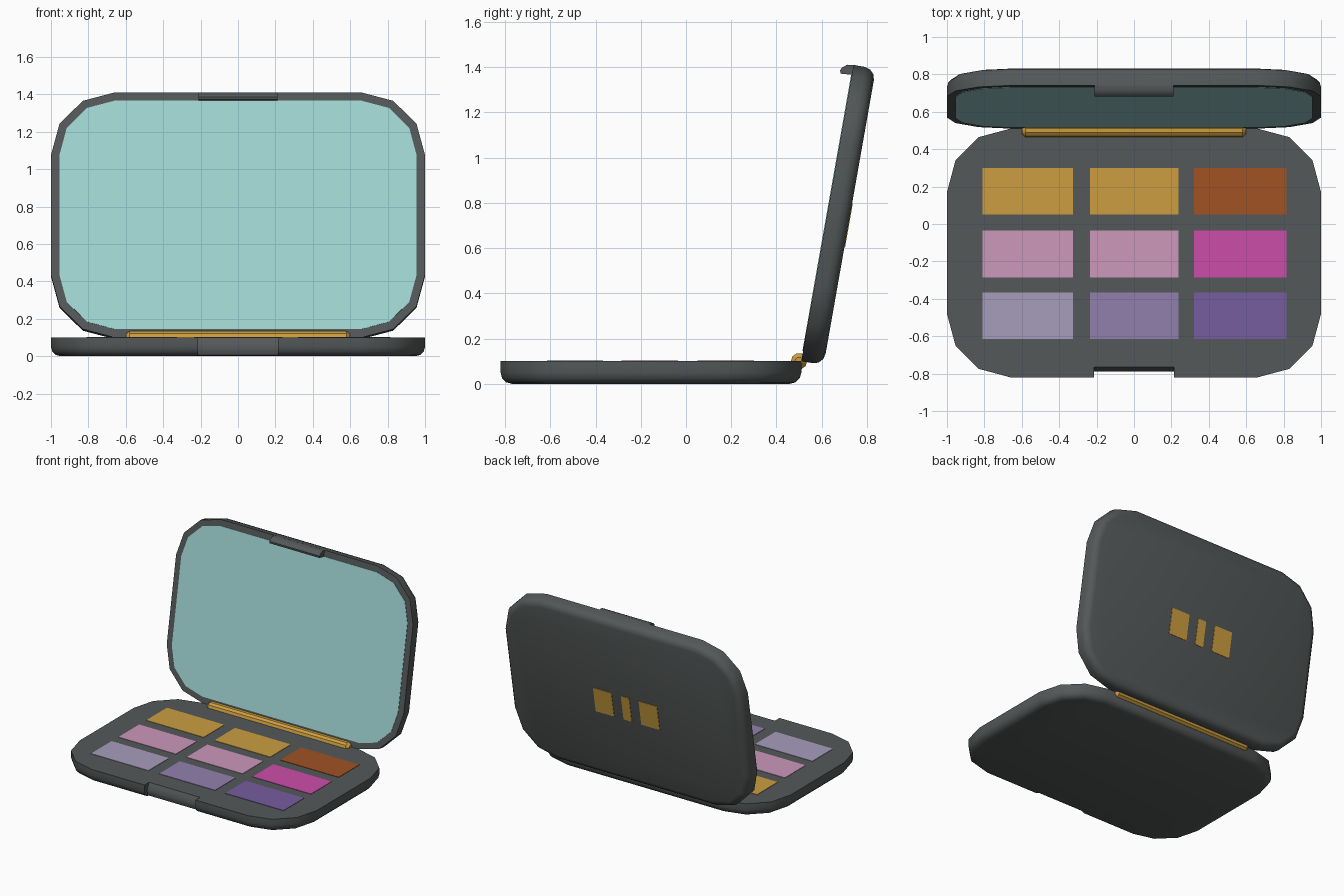
import bpy, bmesh, math

if "Cube" in bpy.data.objects:
    bpy.data.objects.remove(bpy.data.objects["Cube"])

HINGE = (0.0, 0.51, 0.10)      # shared hinge line of base and lid
LENGTH, DEPTH, RADIUS = 1.33, 0.10, 0.34
TILT = math.radians(80)


def material(name, r, g, b):
    lin = [((c / 255 + 0.055) / 1.055) ** 2.4 for c in (r, g, b)]
    m = bpy.data.materials.new(name)
    m.diffuse_color = (*lin, 1)
    m.use_nodes = True
    m.node_tree.nodes["Principled BSDF"].inputs["Base Color"].default_value = m.diffuse_color
    return m


GREY = material("charcoal", 84, 88, 88)
MIRROR = material("mirror_teal", 160, 215, 212)
GOLD = material("gold", 204, 158, 64)
RUST = material("rust", 160, 82, 35)
PINK = material("pale_pink", 204, 152, 188)
MAGENTA = material("magenta", 204, 77, 170)
LILAC = material("lilac", 167, 156, 188)
MAUVE = material("mauve", 145, 128, 172)
PURPLE = material("purple", 119, 93, 160)


def loft(name, rings, mat, lid=False, at_hinge=True):
    """Join rings of equal point count and cap both ends."""
    bm = bmesh.new()
    loops = [[bm.verts.new(p) for p in ring] for ring in rings]
    n = len(loops[0])
    for a, b in zip(loops, loops[1:]):
        for i in range(n):
            j = (i + 1) % n
            bm.faces.new((a[i], a[j], b[j], b[i]))
    bm.faces.new(loops[0])
    bm.faces.new(loops[-1])
    bmesh.ops.recalc_face_normals(bm, faces=bm.faces)
    mesh = bpy.data.meshes.new(name)
    bm.to_mesh(mesh)
    bm.free()
    mesh.materials.append(mat)
    ob = bpy.data.objects.new(name, mesh)
    bpy.context.collection.objects.link(ob)
    if at_hinge:
        ob.location = HINGE
    if lid:
        ob.rotation_euler.x = TILT
    bpy.context.view_layer.objects.active = ob
    bpy.ops.object.select_all(action='DESELECT')
    ob.select_set(True)
    bpy.ops.object.shade_smooth_by_angle(angle=math.radians(35))
    return ob


def outline(inset, z, y_mid, notch=None):
    """Rounded rectangle, three segments per corner, optional front notch."""
    pts = []
    r = RADIUS - inset
    cx, cy = 1 - RADIUS, LENGTH / 2 - RADIUS
    for k, (sx, sy) in enumerate(((1, 1), (-1, 1), (-1, -1), (1, -1))):
        for s in range(4):
            a = math.radians(90 * k + 30 * s)
            pts.append((sx * cx + r * math.cos(a), y_mid + sy * cy + r * math.sin(a), z))
        if k == 2 and notch is not None:
            front, w = y_mid - LENGTH / 2, 0.215
            pts += [(-w, front + inset, z), (-w, front + notch, z),
                    (w, front + notch, z), (w, front + inset, z)]
    return pts


def slab(name, x0, x1, y0, y1, z0, z1, mat, **kw):
    rings = [[(x0, y0, z), (x1, y0, z), (x1, y1, z), (x0, y1, z)] for z in (z0, z1)]
    return loft(name, rings, mat, **kw)


# Rounded underside shared by both shells: (inset, z)
B = 0.05
bevel = [(B * (1 - math.sin(math.radians(a))), -DEPTH + B * (1 - math.cos(math.radians(a))))
         for a in (0, 30, 60, 90)]

# Base tray with finger notch in the front edge
notches = (0.053, 0.04, 0.034, 0.031)
base_rings = [outline(i, z, -LENGTH / 2, max(nd, i + 0.003)) for (i, z), nd in zip(bevel, notches)]
base_rings += [outline(0, -0.02, -LENGTH / 2, 0.045), outline(0, 0, -LENGTH / 2, 0.055)]
loft("base_tray", base_rings, GREY)

# Lid, opened back about the hinge
loft("lid", [outline(i, z, LENGTH / 2) for i, z in bevel + [(0, 0)]], GREY, lid=True)

# Mirror plate in the lid
loft("mirror", [outline(0.045, z, LENGTH / 2) for z in (-0.002, 0.003)], MIRROR, lid=True)

# Latch tab on the lid edge
tab = [(1.33, -0.002), (1.326, 0.028), (1.312, 0.046), (1.297, 0.055), (1.282, 0.05), (1.286, -0.002)]
loft("latch_tab", [[(x, y, z) for y, z in tab] for x in (-0.212, 0.212)], GREY, lid=True)

# Hinge barrel with tapered ends
barrel = [[(x, r * math.cos(math.tau * k / 10), r * math.sin(math.tau * k / 10)) for k in range(10)]
          for x, r in ((-0.6, 0.018), (-0.58, 0.036), (0.58, 0.036), (0.6, 0.018))]
hinge = loft("hinge_barrel", barrel, GOLD)
hinge.location.y = 0.50

# Colour pans, three by three
columns = ((-0.81, -0.325), (-0.235, 0.237), (0.322, 0.815))
rows = (((0.05, 0.30), (GOLD, GOLD, RUST)),
        ((-0.285, -0.035), (PINK, PINK, MAGENTA)),
        ((-0.615, -0.367), (LILAC, MAUVE, PURPLE)))
for r, ((y0, y1), mats) in enumerate(rows):
    for c, (x0, x1) in enumerate(columns):
        slab(f"colour_pan_{r}_{c}", x0, x1, y0, y1, 0.098, 0.103, mats[c], at_hinge=False)

# Plain trim bars on the back of the lid
for k, (x0, x1) in enumerate(((-0.27, -0.115), (-0.035, 0.035), (0.115, 0.27))):
    slab(f"trim_bar_{k}", x0, x1, 0.53, 0.725, -0.103, -0.098, GOLD, lid=True)
